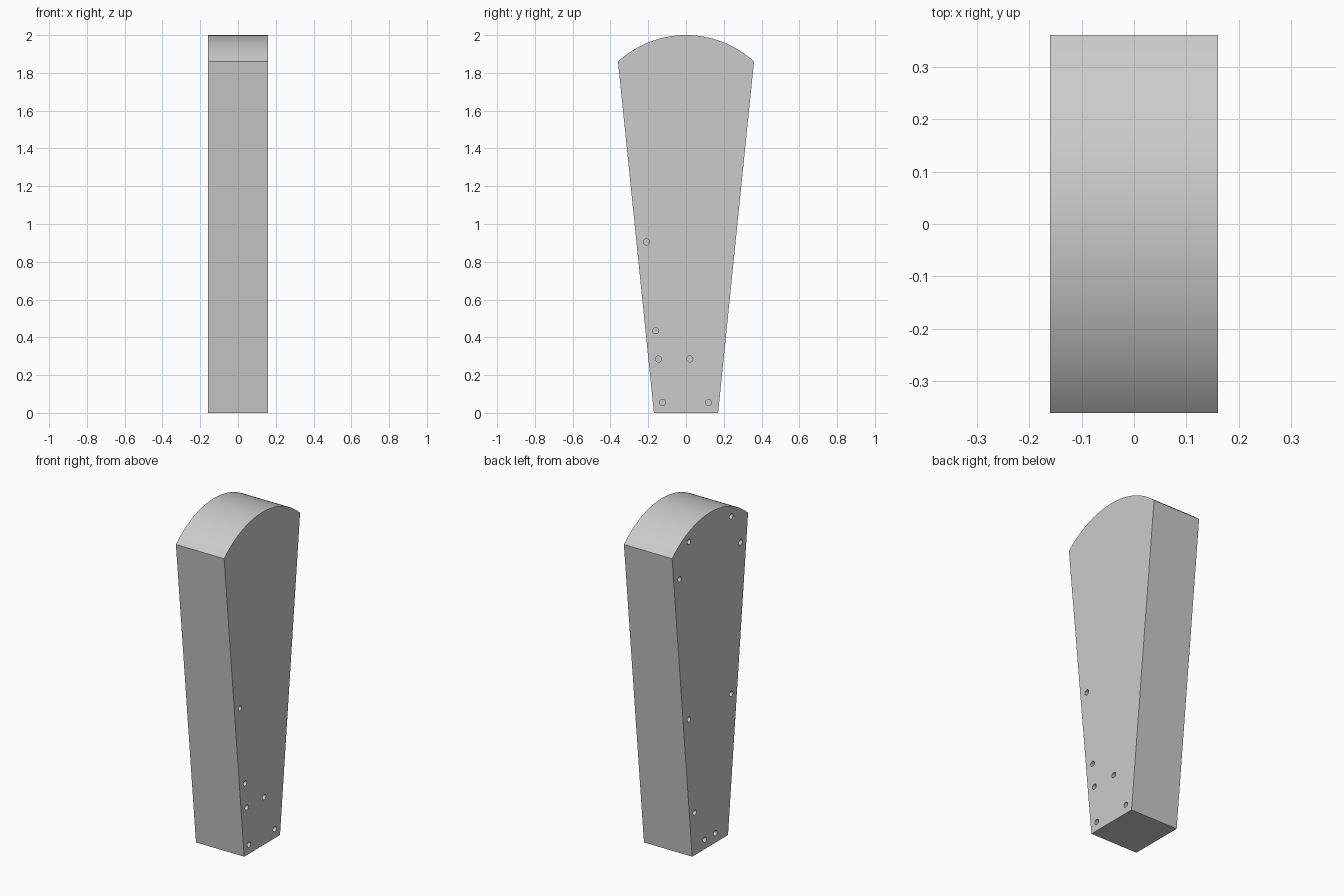
import bpy, bmesh, math
from mathutils import Matrix

if "Cube" in bpy.data.objects:
    bpy.data.objects.remove(bpy.data.objects["Cube"])

HALF_W = 0.16            # half thickness along x
BASE, TOP = 0.17, 0.36   # half depth at the foot and at the shoulder
SHOULDER, HEIGHT = 1.86, 2.0


def new_object(name, bm):
    bmesh.ops.recalc_face_normals(bm, faces=bm.faces)
    mesh = bpy.data.meshes.new(name)
    bm.to_mesh(mesh)
    bm.free()
    obj = bpy.data.objects.new(name, mesh)
    bpy.context.collection.objects.link(obj)
    return obj


# Tapered body with an arched top, extruded along x
sag = HEIGHT - SHOULDER
radius = (TOP ** 2 + sag ** 2) / (2 * sag)
half_angle = math.asin(TOP / radius)
steps = 40
profile = [(-BASE, 0), (BASE, 0)]
for i in range(steps + 1):
    a = half_angle * (1 - 2 * i / steps)
    profile.append((radius * math.sin(a), HEIGHT - radius + radius * math.cos(a)))

bm = bmesh.new()
face = bm.faces.new([bm.verts.new((-HALF_W, y, z)) for y, z in profile])
ext = bmesh.ops.extrude_face_region(bm, geom=[face])
bmesh.ops.translate(bm, vec=(2 * HALF_W, 0, 0),
                    verts=[v for v in ext["geom"] if isinstance(v, bmesh.types.BMVert)])
body = new_object("tapered_body", bm)

# Small screw holes on both broad sides (y, z)
right_holes = [(-0.21, 0.905), (-0.16, 0.435), (-0.145, 0.285),
               (0.02, 0.285), (-0.125, 0.055), (0.12, 0.055)]
left_holes = [(s * y, z) for s in (-1, 1)
              for y, z in ((0.20, 1.90), (0.29, 1.71), (0.20, 0.835), (0.05, 0.056))]
left_holes.append((0.145, 0.255))

bm = bmesh.new()
for x, holes in ((HALF_W, right_holes), (-HALF_W, left_holes)):
    for y, z in holes:
        bmesh.ops.create_cone(
            bm, cap_ends=True, segments=20, radius1=0.016, radius2=0.016, depth=0.06,
            matrix=Matrix.Translation((x, y, z)) @ Matrix.Rotation(math.pi / 2, 4, 'Y'))
cutter = new_object("hole_cutter", bm)
cutter.hide_render = True

# Cut the holes, then smooth the arch
bpy.context.view_layer.objects.active = body
body.select_set(True)
cut = body.modifiers.new("holes", 'BOOLEAN')
cut.operation = 'DIFFERENCE'
cut.solver = 'EXACT'
cut.object = cutter
bpy.ops.object.modifier_apply(modifier=cut.name)
bpy.data.objects.remove(cutter, do_unlink=True)
bpy.ops.object.shade_smooth_by_angle(angle=math.radians(30))
